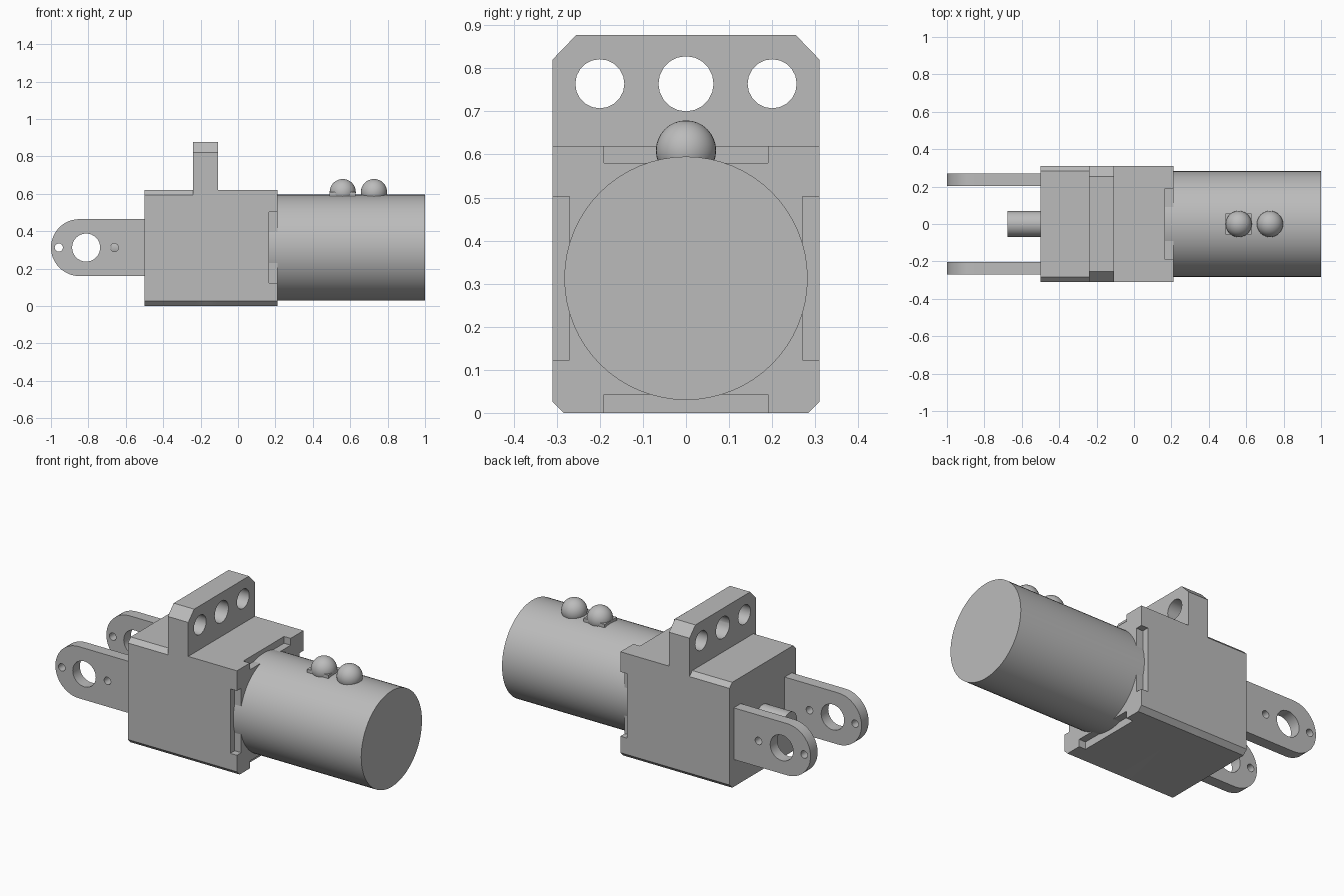
import bpy, bmesh, math
from mathutils import Matrix, Vector

cube = bpy.data.objects.get("Cube")
if cube:
    bpy.data.objects.remove(cube, do_unlink=True)

grey = bpy.data.materials.new("plain grey")
grey.use_nodes = True
GREY = (0.5, 0.5, 0.5, 1)
grey.diffuse_color = GREY
grey.node_tree.nodes["Principled BSDF"].inputs["Base Color"].default_value = GREY
MID = 0.3125  # height of the motor axis


def finish(bm, name):
    bmesh.ops.recalc_face_normals(bm, faces=bm.faces)
    mesh = bpy.data.meshes.new(name)
    bm.to_mesh(mesh)
    bm.free()
    mesh.materials.append(grey)
    ob = bpy.data.objects.new(name, mesh)
    bpy.context.collection.objects.link(ob)
    return ob


def select(ob):
    bpy.ops.object.select_all(action='DESELECT')
    ob.select_set(True)
    bpy.context.view_layer.objects.active = ob


def smooth(ob):
    select(ob)
    bpy.ops.object.shade_smooth_by_angle(angle=math.radians(30))


def extrude(name, points, offset):
    """Extrude a closed flat outline along an offset."""
    bm = bmesh.new()
    face = bm.faces.new([bm.verts.new(p) for p in points])
    grown = bmesh.ops.extrude_face_region(bm, geom=[face])
    moved = [v for v in grown["geom"] if isinstance(v, bmesh.types.BMVert)]
    bmesh.ops.translate(bm, verts=moved, vec=offset)
    return finish(bm, name)


def along_x(name, x0, x1, half):
    """Mirror a half outline of (y, z), listed bottom to top, and extrude it."""
    outline = half + [(-y, z) for y, z in reversed(half)]
    return extrude(name, [(x0, y, z) for y, z in outline], (x1 - x0, 0, 0))


def box(name, lo, hi):
    bm = bmesh.new()
    lo, hi = Vector(lo), Vector(hi)
    bmesh.ops.create_cube(bm, size=1, matrix=Matrix.Translation((lo + hi) / 2)
                          @ Matrix.Diagonal((*(hi - lo), 1)))
    return finish(bm, name)


def cylinder(name, centre, radius, length, axis, sides):
    bm = bmesh.new()
    turn = Matrix.Rotation(math.pi / 2, 4, 'Y' if axis == 'X' else 'X')
    bmesh.ops.create_cone(bm, cap_ends=True, segments=sides, radius1=radius,
                          radius2=radius, depth=length,
                          matrix=Matrix.Translation(centre) @ turn)
    return finish(bm, name)


def combine(ob, others, operation):
    for other in others:
        mod = ob.modifiers.new("combine", 'BOOLEAN')
        mod.operation, mod.solver, mod.object = operation, 'EXACT', other
        select(ob)
        bpy.ops.object.modifier_apply(modifier=mod.name)
        bpy.data.objects.remove(other, do_unlink=True)


# Gearbox housing: fully chamfered rear part, square-topped front part, tall flange
W, H, C = 0.31, 0.62, 0.026
base = [(W - C, 0), (W, C)]
housing = along_x("gearbox_housing", -0.5, -0.17, base + [(W, H - C), (W - C, H)])
front = along_x("housing_front", -0.17, 0.21, base + [(W, H)])
flange = along_x("flange", -0.24, -0.107, base + [(W, 0.82), (0.255, 0.877)])
combine(housing, [front, flange], 'UNION')

# Mounting holes through the flange
combine(housing, [cylinder("hole", (-0.17, y, 0.764), r, 0.4, 'X', 20)
                  for y, r in ((-0.2, 0.057), (0, 0.064), (0.2, 0.057))], 'DIFFERENCE')

# Shallow notches round the motor end
notches = []
for s in (-1, 1):
    ys = sorted((s * 0.27, s * 0.4))
    notches.append(box("notch", (0.167, ys[0], 0.123), (0.3, ys[1], 0.502)))
for z0, z1 in ((-0.1, 0.043), (0.58, 0.7)):
    notches.append(box("notch", (0.167, -0.19, z0), (0.3, 0.19, z1)))
combine(housing, notches, 'DIFFERENCE')
smooth(housing)

# Motor can
smooth(cylinder("motor_can", (0.55, 0, MID), 0.2825, 0.9, 'X', 64))

# Output shaft
smooth(cylinder("output_shaft", (-0.56, 0, MID), 0.069, 0.23, 'X', 32))

# Pair of rounded arms with a large hole and two pin holes
R = 0.152
arc = [(-1 + R - R * math.sin(a), MID + R * math.cos(a))
       for a in [math.pi * i / 24 for i in range(25)]]
outline = [(-0.48, MID + R)] + arc + [(-0.48, MID - R)]
for side, y in (("right", -0.27), ("left", 0.204)):
    arm = extrude(side + "_arm", [(x, y, z) for x, z in outline], (0, 0.066, 0))
    combine(arm, [cylinder("hole", (x, y, MID), r, 0.4, 'Y', n)
                  for x, r, n in ((-0.812, 0.075, 32), (-0.958, 0.022, 16),
                                  (-0.661, 0.022, 16))], 'DIFFERENCE')
    smooth(arm)

# Terminal domes on the can, the inner one on a small square pad
for name, x in (("inner_terminal", 0.56), ("outer_terminal", 0.727)):
    bm = bmesh.new()
    bmesh.ops.create_uvsphere(bm, u_segments=32, v_segments=16, radius=0.07,
                              matrix=Matrix.Translation((x, 0, 0.609)))
    smooth(finish(bm, name))
box("terminal_pad", (0.49, -0.057, 0.56), (0.628, 0.057, 0.609))
